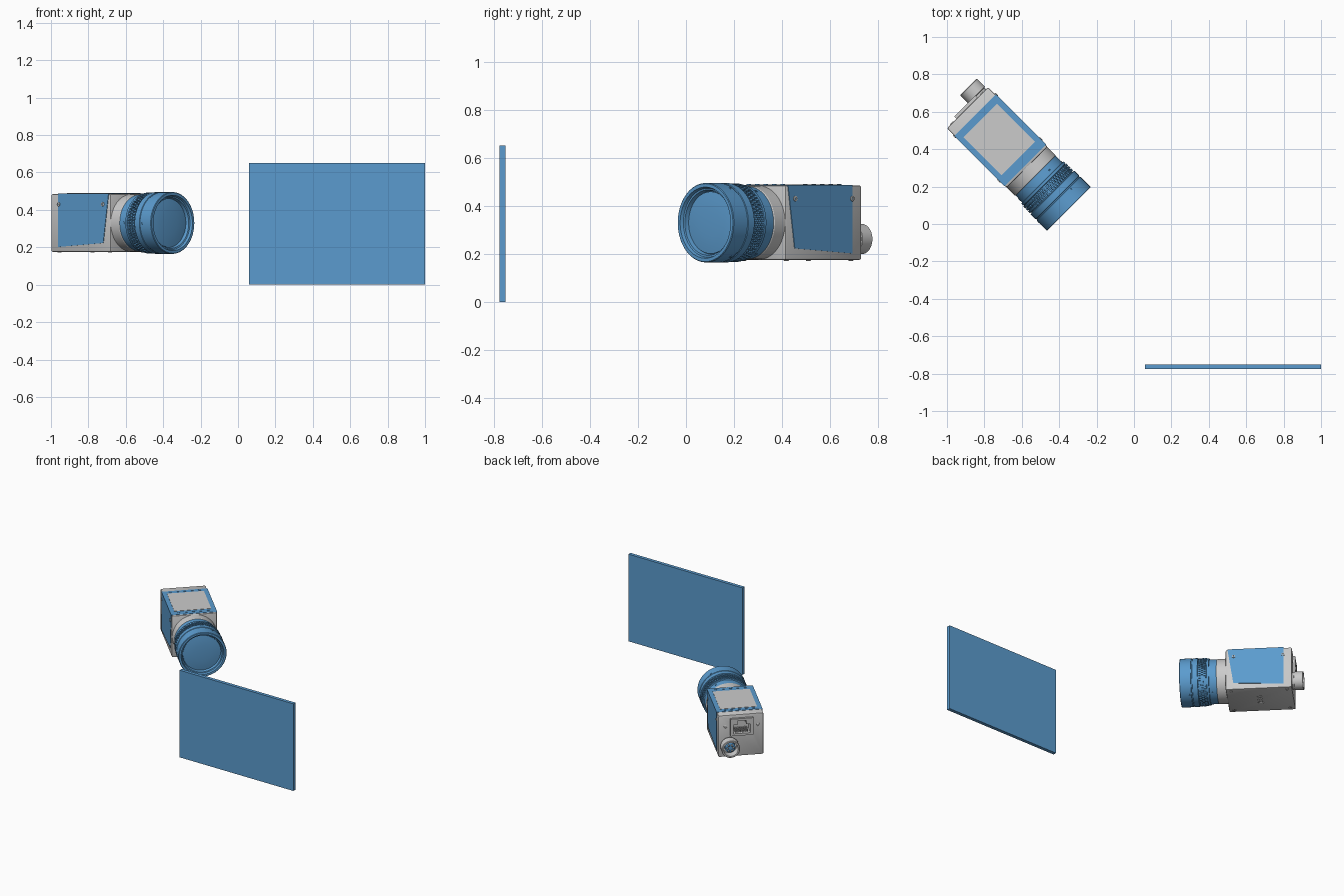
import bpy, bmesh
from math import pi, cos, sin, radians
from mathutils import Matrix, Vector

if "Cube" in bpy.data.objects:
    bpy.data.objects.remove(bpy.data.objects["Cube"])

blue = bpy.data.materials.new("blue")
blue.diffuse_color = (0.105, 0.33, 0.62, 1)
blue.use_nodes = True
blue.node_tree.nodes["Principled BSDF"].inputs["Base Color"].default_value = blue.diffuse_color

T, R = Matrix.Translation, Matrix.Rotation
# camera frame: origin at the back centre, -y is forward, turned 45 degrees
CAM = T((-0.89, 0.622, 0.33)) @ R(radians(45), 4, 'Z')
FWD = R(pi / 2, 4, 'X')      # lathe axis pointing forward
BACK = R(-pi / 2, 4, 'X')    # lathe axis pointing backward


def finish(name, bm, mat=None, frame=CAM, smooth=False):
    bmesh.ops.recalc_face_normals(bm, faces=bm.faces[:])
    me = bpy.data.meshes.new(name)
    bm.to_mesh(me)
    bm.free()
    ob = bpy.data.objects.new(name, me)
    bpy.context.collection.objects.link(ob)
    ob.matrix_world = frame
    if mat:
        me.materials.append(mat)
    if smooth:
        bpy.ops.object.select_all(action='DESELECT')
        ob.select_set(True)
        bpy.context.view_layer.objects.active = ob
        bpy.ops.object.shade_smooth_by_angle(angle=radians(30))
    return ob


def add_box(bm, lo, hi):
    lo, hi = Vector(lo), Vector(hi)
    m = T((lo + hi) / 2) @ Matrix.Diagonal((*(hi - lo), 1))
    return bmesh.ops.create_cube(bm, size=1, matrix=m)["verts"]


def box(name, lo, hi, mat=None, bevel=0, frame=CAM):
    bm = bmesh.new()
    add_box(bm, lo, hi)
    if bevel:
        bmesh.ops.bevel(bm, geom=bm.edges[:], offset=bevel, segments=2, profile=0.5, affect='EDGES')
    return finish(name, bm, mat, frame, bool(bevel))


def lathe(name, profile, place, mat=None, n=64):
    # profile: (position along axis, radius); ends are capped
    bm = bmesh.new()
    rings = [[bm.verts.new(place @ Vector((r * cos(2 * pi * i / n), r * sin(2 * pi * i / n), h)))
              for i in range(n)] for h, r in profile]
    for a, b in zip(rings, rings[1:]):
        for i in range(n):
            j = (i + 1) % n
            bm.faces.new((a[i], a[j], b[j], b[i]))
    bm.faces.new(rings[0])
    bm.faces.new(rings[-1])
    return finish(name, bm, mat, smooth=True)


def prism(name, yz, x0, x1, mat):
    bm = bmesh.new()
    a, b = ([bm.verts.new((x, y, z)) for y, z in yz] for x in (x0, x1))
    bm.faces.new(a)
    bm.faces.new(b)
    for i in range(len(yz)):
        j = (i + 1) % len(yz)
        bm.faces.new((a[i], a[j], b[j], b[i]))
    return finish(name, bm, mat)


def cut(target, cutter):
    mod = target.modifiers.new("cut", 'BOOLEAN')
    mod.object, mod.solver = cutter, 'EXACT'
    bpy.context.view_layer.objects.active = target
    bpy.ops.object.modifier_apply(modifier=mod.name)
    bpy.data.objects.remove(cutter)


def screw(name, place, r=0.011):
    lathe(name, [(-0.004, r), (0.003, r), (0.004, r * 0.85), (0.004, r * 0.5), (0.0, r * 0.45)], place, n=12)


# flat target panel
box("target_panel", (0.06, -0.775, 0), (1.0, -0.75, 0.65), blue, frame=Matrix())

# camera body with bottom mounting slot
body = box("body", (-0.155, -0.45, -0.155), (0.155, 0, 0.155), bevel=0.008)
cut(body, box("slot_cutter", (-0.05, -0.245, -0.2), (0.05, -0.205, -0.15)))

# blue shell: two tapered side panels and a top plate with a grey inset
side = [(-0.057, 0.155), (-0.437, 0.155), (-0.397, -0.107), (-0.057, -0.128)]
for s, tag in ((-1, "left"), (1, "right")):
    prism("side_panel_" + tag, side, s * 0.150, s * 0.158, blue)
    for u in (0.06, 0.395):
        screw("side_screw_" + tag, T((s * 0.158, -u, 0.10)) @ R(s * pi / 2, 4, 'Y'))
box("top_panel", (-0.158, -0.437, 0.150), (0.158, -0.057, 0.157), blue)
box("top_inset", (-0.127, -0.383, 0.15), (0.127, -0.097, 0.159))
bm = bmesh.new()
for u in (0.077, 0.41):
    for i in range(-2, 3):
        add_box(bm, (i * 0.05 - 0.008, -u - 0.005, 0.15), (i * 0.05 + 0.008, -u + 0.005, 0.160))
finish("top_vents", bm, blue)

# bottom fixings
for v in (-0.03, 0, 0.03):
    screw("bottom_socket", T((v, -0.225, -0.151)) @ R(pi, 4, 'X'), 0.013)
for v in (-0.125, 0.125):
    for u in (0.035, 0.415):
        screw("bottom_screw", T((v, -u, -0.155)) @ R(pi, 4, 'X'))

# network socket on the back, with stepped opening
port = box("network_port", (-0.083, -0.005, 0.003), (0.075, 0.016, 0.130))
bm = bmesh.new()
add_box(bm, (-0.062, -0.06, 0.02), (0.054, 0.05, 0.085))
hole = finish("port_cutter", bm)
step = box("step_cutter", (-0.034, -0.06, 0.05), (0.026, 0.05, 0.112))
hole2 = hole.copy()
hole2.data = hole.data.copy()
bpy.context.collection.objects.link(hole2)
step2 = step.copy()
step2.data = step.data.copy()
bpy.context.collection.objects.link(step2)
bpy.context.view_layer.update()
for c in (hole, step):
    cut(port, c)
for c in (hole2, step2):
    cut(body, c)
bm = bmesh.new()
for i in range(8):
    x = -0.046 + i * 0.012
    add_box(bm, (x - 0.003, -0.06, 0.02), (x + 0.003, -0.005, 0.035))
finish("port_contacts", bm)
for v in (-0.118, 0.108):
    screw("port_screw", T((v, 0, 0.07)) @ BACK)

# round power connector with pins
spot = T((0.082, 0, -0.068)) @ BACK
lathe("power_connector", [(-0.005, 0.058), (0.012, 0.058), (0.014, 0.063), (0.072, 0.063), (0.075, 0.060),
                          (0.075, 0.050), (0.02, 0.048)], spot, n=48)
lathe("connector_core", [(0.015, 0.036), (0.045, 0.036), (0.046, 0.034)], spot, blue, 32)
for i in range(6):
    a = i * pi / 3
    lathe("connector_pin", [(0.04, 0.006), (0.06, 0.006), (0.063, 0.003)],
          spot @ T((0.022 * cos(a), 0.022 * sin(a), 0)), None, 10)

# lens mount and lens
lathe("lens_mount", [(0.44, 0.153), (0.510, 0.153), (0.516, 0.149)], FWD, n=96)
lathe("lens_barrel", [(0.51, 0.150), (0.565, 0.152), (0.567, 0.160), (0.580, 0.160), (0.582, 0.155),
                      (0.640, 0.155), (0.642, 0.165), (0.678, 0.165), (0.680, 0.162), (0.686, 0.162),
                      (0.688, 0.165), (0.763, 0.165), (0.766, 0.162), (0.766, 0.148), (0.752, 0.143),
                      (0.750, 0.136), (0.730, 0.131)], FWD, blue, 96)
lathe("front_glass", [(0.72, 0.129), (0.735, 0.129), (0.739, 0.10), (0.742, 0.06), (0.743, 0.015)],
      FWD, blue, 96)

# grip ridges round the focus ring
bm = bmesh.new()
for row in range(3):
    for i in range(60):
        v = add_box(bm, (-0.005, -0.599 - row * 0.018, 0.150), (0.005, -0.585 - row * 0.018, 0.163))
        bmesh.ops.rotate(bm, verts=v, cent=(0, 0, 0), matrix=R(2 * pi * (i + row / 2) / 60, 3, 'Y'))
finish("grip_ridges", bm, blue)

# lock screws on the lens rings
for a in (30, 150, 270):
    for u in (0.545, 0.70):
        r = 0.151 if u < 0.6 else 0.1645
        p = R(radians(a), 4, 'Y') @ T((0, -u, r))
        lathe("lock_screw", [(-0.004, 0.007), (0.002, 0.007), (0.002, 0.004), (-0.001, 0.003)], p, blue, 12)
